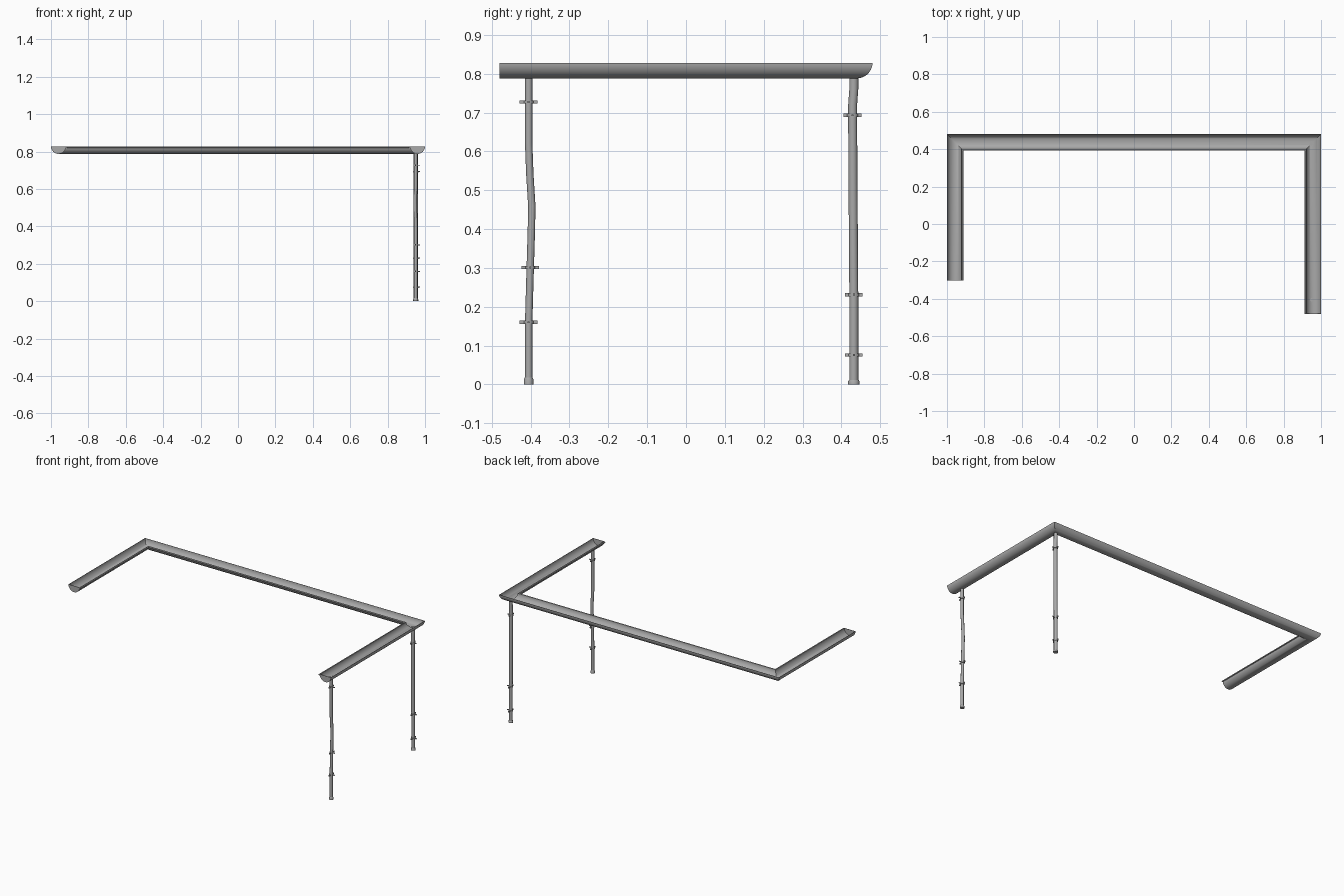
import bpy
import bmesh
import math
from mathutils import Vector

if "Cube" in bpy.data.objects:
    bpy.data.objects.remove(bpy.data.objects["Cube"], do_unlink=True)

metal = bpy.data.materials.new("grey_metal")
metal.use_nodes = True
GREY = (0.4, 0.4, 0.4, 1)
metal.diffuse_color = GREY
metal.node_tree.nodes["Principled BSDF"].inputs["Base Color"].default_value = GREY


def finish(bm, name, angle=35):
    bmesh.ops.recalc_face_normals(bm, faces=bm.faces)
    mesh = bpy.data.meshes.new(name)
    bm.to_mesh(mesh)
    bm.free()
    mesh.materials.append(metal)
    obj = bpy.data.objects.new(name, mesh)
    bpy.context.collection.objects.link(obj)
    bpy.ops.object.select_all(action='DESELECT')
    obj.select_set(True)
    bpy.context.view_layer.objects.active = obj
    bpy.ops.object.shade_smooth_by_angle(angle=math.radians(angle))
    return obj


def skin(bm, rings, caps=True):
    rings = [[bm.verts.new(p) for p in ring] for ring in rings]
    for a, b in zip(rings, rings[1:]):
        for i in range(len(a)):
            j = (i + 1) % len(a)
            bm.faces.new((a[i], a[j], b[j], b[i]))
    if caps:
        bm.faces.new(rings[0])
        bm.faces.new(rings[-1])


def arc(cu, cz, r, start, end, n):
    angles = [math.radians(start + (end - start) * i / n) for i in range(n + 1)]
    return [(cu + r * math.cos(a), cz + r * math.sin(a)) for a in angles]


# Gutter: half-round sheet with a rolled inner lip, mitred round two corners
RIM, R, WALL, BEAD = 0.828, 0.04, 0.0015, 0.004
profile = (arc(0, RIM, R, 180, 355, 20)
           + arc(R + BEAD, RIM - BEAD, BEAD, 200, 520, 10)
           + arc(0, RIM, R - WALL, 360, 180, 20))
# each station: position and the direction of the inner side
stations = [((-0.96, -0.303), (1, 0)), ((-0.96, 0.44), (1, -1)),
            ((0.96, 0.44), (-1, -1)), ((0.96, -0.48), (-1, 0))]
bm = bmesh.new()
skin(bm, [[(x + u * dx, y + u * dy, z) for u, z in profile]
          for (x, y), (dx, dy) in stations])
finish(bm, "gutter")

# End caps closing the two open ends
for name, (x, y) in (("right_end_cap", stations[0][0]), ("left_end_cap", stations[3][0])):
    bm = bmesh.new()
    half_disc = arc(x, RIM, R, 180, 360, 20)
    skin(bm, [[(u, v, z) for u, z in half_disc] for v in (y, y + 0.002)])
    finish(bm, name)


def tube(name, path, sides=16):
    """Vertical tube through (x, y, z, radius) stations."""
    bm = bmesh.new()
    skin(bm, [[(u, v, z) for u, v in arc(x, y, r, 0, 360 - 360 / sides, sides - 1)]
              for x, y, z, r in path])
    return finish(bm, name)


def box(bm, centre, size):
    made = bmesh.ops.create_cube(bm, size=1)["verts"]
    for v in made:
        v.co = Vector(centre) + Vector(a * b for a, b in zip(v.co, size))


def downpipe(name, x, radius, bends, foot, clamps):
    tube(name + "_pipe", [(x + dx, y, z, radius) for dx, y, z in bends])
    # foot socket
    fx, fy = x + bends[0][0], bends[0][1]
    tube(name + "_foot", [(fx, fy, 0, radius + 0.003), (fx, fy, foot * 0.7, radius + 0.003),
                          (fx, fy, foot, radius + 0.0005)])
    # clamps: collar, side ears and wall stud
    for i, (y, z) in enumerate(clamps):
        label = f"{name}_clamp_{i + 1}"
        tube(label + "_collar", [(x, y, z - 0.004, radius + 0.003),
                                 (x, y, z + 0.004, radius + 0.003)])
        bm = bmesh.new()
        box(bm, (x, y, z), (0.006, 0.046, 0.008))
        box(bm, (x + 0.015, y, z), (0.018, 0.005, 0.005))
        finish(bm, label + "_bracket")


# Dented front pipe and straighter back pipe, both on the left side
downpipe("front", 0.95, 0.0095,
         [(0, -0.405, 0), (0, -0.405, 0.16), (0, -0.401, 0.3), (0, -0.398, 0.4),
          (-0.001, -0.397, 0.46), (-0.002, -0.402, 0.54), (0, -0.405, 0.62), (0, -0.405, 0.795)],
         0.018, [(-0.405, 0.16), (-0.401, 0.301), (-0.405, 0.727)])
downpipe("back", 0.95, 0.0115,
         [(0, 0.432, 0), (0, 0.432, 0.23), (0, 0.43, 0.5), (0, 0.429, 0.68),
          (0, 0.429, 0.72), (0, 0.432, 0.76), (0, 0.432, 0.795)],
         0.012, [(0.432, 0.076), (0.432, 0.231), (0.429, 0.693)])
